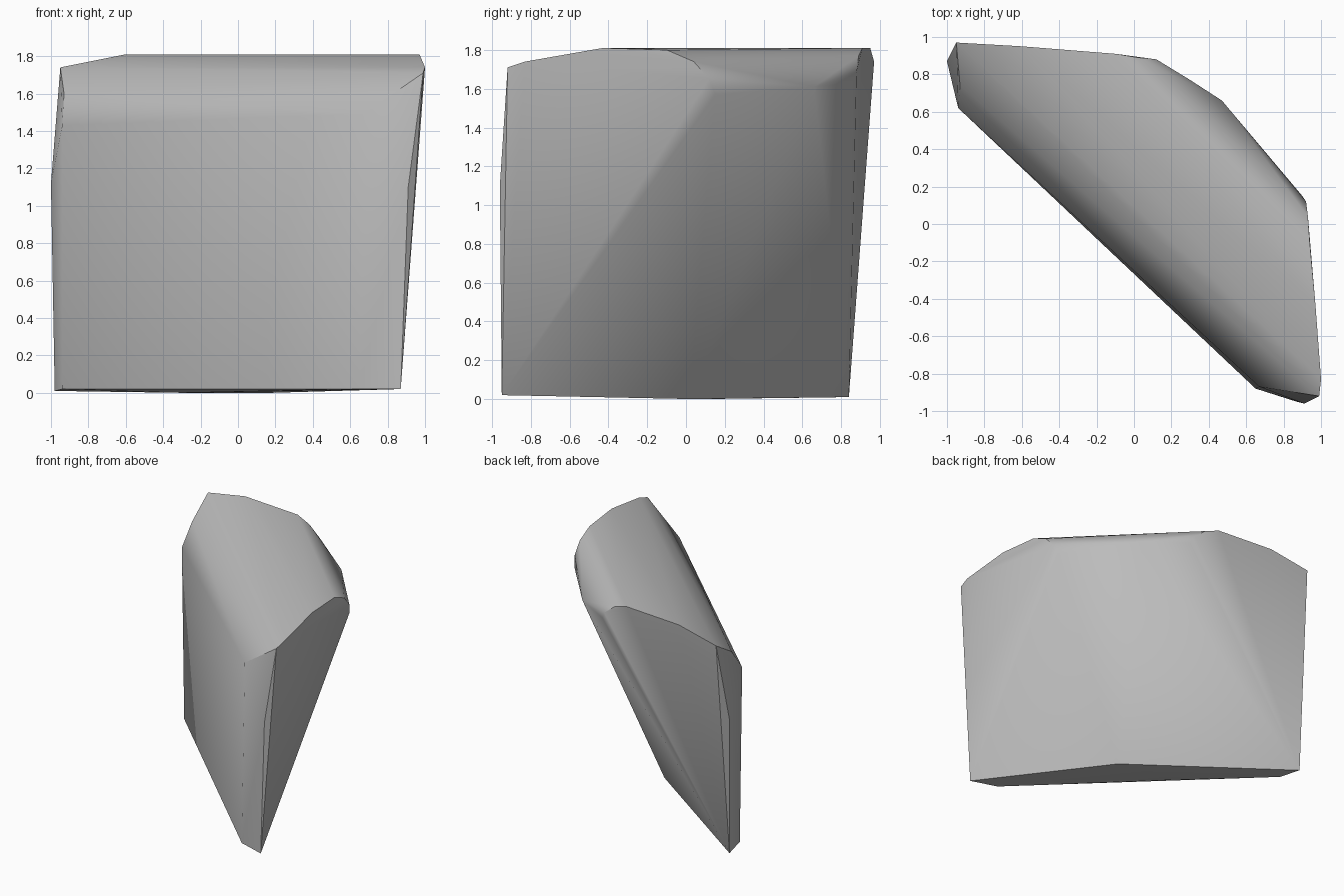
import bpy
import bmesh
import math

cube = bpy.data.objects.get("Cube")
if cube:
    bpy.data.objects.remove(cube, do_unlink=True)


def make_material(name, colour):
    material = bpy.data.materials.new(name)
    material.use_nodes = True
    material.diffuse_color = colour
    shader = material.node_tree.nodes["Principled BSDF"]
    shader.inputs["Base Color"].default_value = colour
    shader.inputs["Roughness"].default_value = 0.8
    return material


def hull_object(name, outlines, material, smooth_angle):
    """Wrap a convex skin around the outlines and shade it smooth."""
    bm = bmesh.new()
    for outline in outlines:
        for point in outline:
            bm.verts.new(point)
    bmesh.ops.convex_hull(bm, input=bm.verts[:])
    loose = [v for v in bm.verts if not v.link_faces]
    bmesh.ops.delete(bm, geom=loose, context="VERTS")
    bmesh.ops.recalc_face_normals(bm, faces=bm.faces[:])
    mesh = bpy.data.meshes.new(name)
    bm.to_mesh(mesh)
    bm.free()
    mesh.materials.append(material)
    obj = bpy.data.objects.new(name, mesh)
    bpy.context.collection.objects.link(obj)
    bpy.ops.object.select_all(action="DESELECT")
    obj.select_set(True)
    bpy.context.view_layer.objects.active = obj
    bpy.ops.object.shade_smooth_by_angle(angle=math.radians(smooth_angle))
    return obj


# Narrow foot of the slab
foot = [(-0.94, 0.65, 0.02), (0.65, -0.88, 0.02), (0.87, -0.95, 0.02),
        (0.18, 0.02, 0), (-0.3, 0.1, 0), (-0.98, 0.84, 0.01)]

# Upper edge of the broad front face, and the chipped corners beside it
front_edge = [(-0.94, 0.62, 1.43), (-0.93, 0.74, 1.6), (0.67, -0.87, 1.49)]
chips = [(0.91, -0.96, 1.1), (-1, 0.87, 1.12)]

# Rounded crown where it meets the left end, front to back
left_crown = [(0.99, -0.92, 1.71), (1, -0.83, 1.74), (0.97, -0.43, 1.81),
              (0.94, -0.1, 1.8), (0.93, 0.04, 1.74), (0.92, 0.12, 1.65),
              (0.9, 0.15, 1.57), (0.89, 0.1, 1.5)]

# Rounded crown where it meets the back end, front to back
back_crown = [(-0.95, 0.97, 1.74), (-0.6, 0.95, 1.81), (-0.1, 0.91, 1.81),
              (0.02, 0.89, 1.77), (0.12, 0.88, 1.69), (0.15, 0.86, 1.63)]

# Overhanging rim between the two ends
rim = [(0.47, 0.66, 1.61), (0.3, 0.77, 1.64)]

stone = make_material("stone grey", (0.5, 0.5, 0.5, 1))
hull_object("rock_slab", [foot, front_edge, chips, left_crown, back_crown, rim],
            stone, 35)
